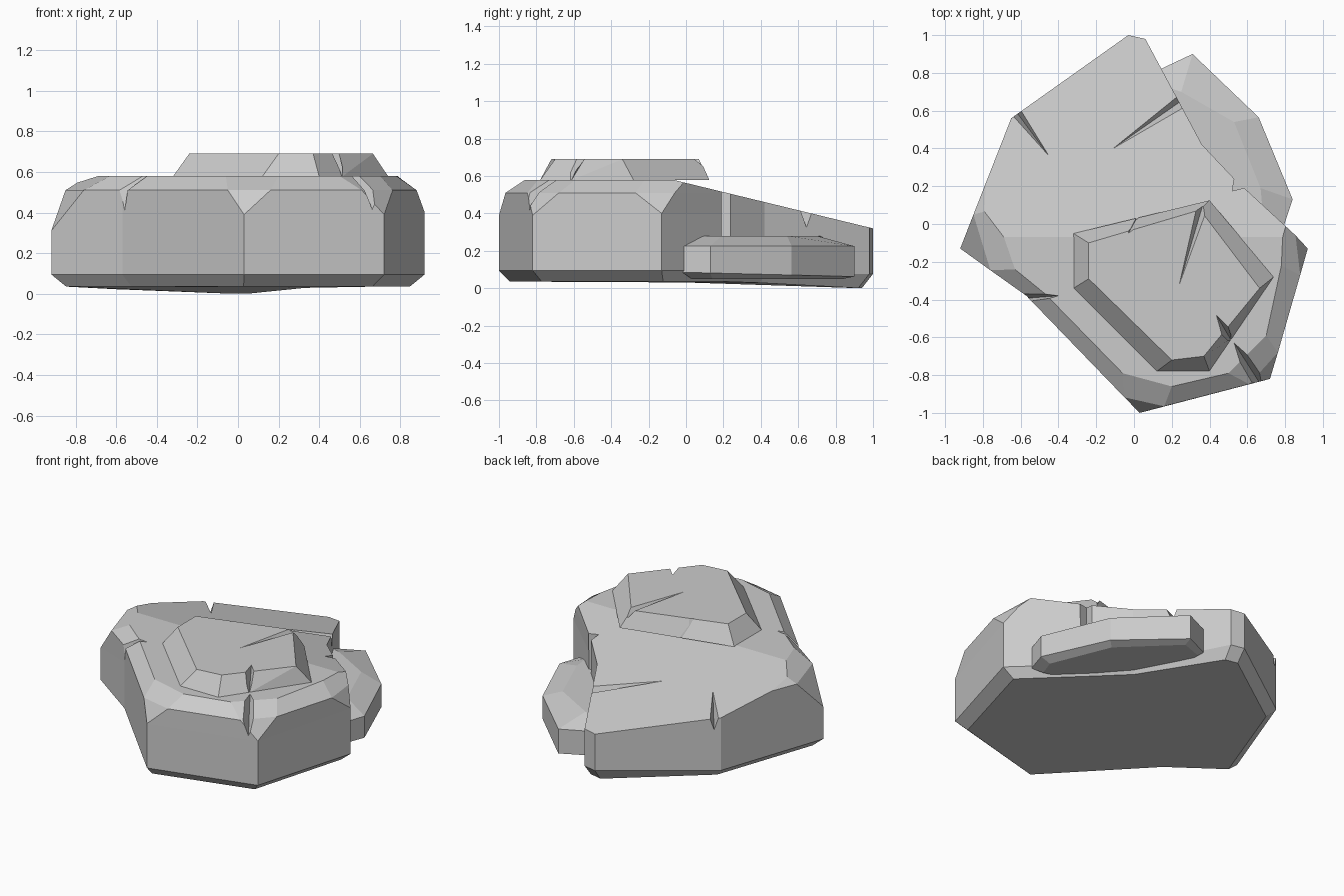
import bpy, bmesh
from mathutils import Vector

if "Cube" in bpy.data.objects:
    bpy.data.objects.remove(bpy.data.objects["Cube"])


def make_object(name, bm):
    bmesh.ops.recalc_face_normals(bm, faces=bm.faces)
    mesh = bpy.data.meshes.new(name)
    bm.to_mesh(mesh)
    bm.free()
    ob = bpy.data.objects.new(name, mesh)
    bpy.context.collection.objects.link(ob)
    return ob


def loft(rings):
    """Join equal-length rings of points into a closed solid."""
    bm = bmesh.new()
    vs = [[bm.verts.new(p) for p in r] for r in rings]
    n = len(vs[0])
    for a, b in zip(vs, vs[1:]):
        for i in range(n):
            j = (i + 1) % n
            bm.faces.new((a[i], a[j], b[j], b[i]))
    bm.faces.new(vs[0][::-1])
    bm.faces.new(vs[-1])
    bmesh.ops.remove_doubles(bm, verts=bm.verts, dist=0.0005)
    return bm


def crack(ob, tip, mouth, width, depth):
    """Cut a V-shaped crack that opens and deepens from tip to mouth."""
    t, m = Vector(tip), Vector(mouth)
    d = m - t
    side = Vector((-d.y, d.x, 0)).normalized() * width * 0.6
    up = Vector((0, 0, depth * 0.2))
    bm = bmesh.new()
    for p in (t, m + side + up, m - side + up, m - Vector((0, 0, depth))):
        bm.verts.new(p)
    bmesh.ops.convex_hull(bm, input=bm.verts)
    cut(ob, bm)


def cut(ob, bm):
    cutter = make_object(ob.name + "_crack_cutter", bm)
    cutter.hide_render = True
    cutter.hide_viewport = True
    cutter.display_type = 'WIRE'
    mod = ob.modifiers.new("crack", 'BOOLEAN')
    mod.operation = 'DIFFERENCE'
    mod.solver = 'EXACT'
    mod.object = cutter


# main boulder columns: base x, y, corner height, shoulder x, y, top x, y
cols = [
    (.03, -1.0, .39, .16, -.965, .20, -.86),
    (.72, -.82, .39, .61, -.848, .50, -.79),
    (.72, -.82, .39, .762, -.68, .70, -.59),
    (.92, -.13, .40, .88, -.27, .78, -.22),
    (.92, -.13, .40, .855, -.06, .79, 0),
    (.53, .24, .40, .53, .24, .53, .24),
    (.36, .42, .40, .36, .42, .36, .42),
    (.06, .98, .40, .06, .98, .06, .98),
    (-.03, 1.0, .40, -.03, 1.0, -.03, 1.0),
    (-.65, .56, .40, -.65, .56, -.65, .56),
    (-.92, -.13, .31, -.85, .05, -.74, .08),
    (-.92, -.13, .31, -.76, -.245, -.63, -.24),
    (-.57, -.38, .40, -.57, -.38, -.47, -.37),
    (.03, -1.0, .39, -.05, -.918, -.06, -.79),
]


def bottom_z(y):
    return 0.035 if y < 0.3 else 0.035 - 0.035 * (y - 0.3) / 0.7


bm = loft([
    [(c[0] * .92, c[1] * .94, bottom_z(c[1])) for c in cols],
    [(c[0], c[1], .035 + .06 * (1 if c[1] < .3 else .7)) for c in cols],
    [(c[0], c[1], c[2]) for c in cols],
    [(c[3], c[4], .51) for c in cols],
    [(c[5], c[6], .58) for c in cols],
])
# sloping back surface
slope = 0.26 / 1.07
bmesh.ops.bisect_plane(bm, geom=bm.verts[:] + bm.edges[:] + bm.faces[:],
                       plane_co=(0, -.07, .58), plane_no=(0, slope, 1),
                       clear_outer=True)
bmesh.ops.holes_fill(bm, edges=[e for e in bm.edges if e.is_boundary], sides=0)
boulder = make_object("main_boulder", bm)


def on_slope(x, y):
    return (x, y, .58 - slope * (y + .07))


crack(boulder, on_slope(-.45, .36), on_slope(-.65, .63), .06, .09)
crack(boulder, on_slope(-.11, .40), on_slope(.32, .70), .08, .10)
crack(boulder, (.53, -.63, .58), (.69, -.88, .55), .14, .17)
crack(boulder, (-.40, -.38, .58), (-.66, -.40, .56), .10, .26)
# vertical slot in the right side
slot = [(.52, .175), (.62, .20), (.54, .29)]
cut(boulder, loft([[(x, y, z) for x, y in slot] for z in (.18, .7)]))

# raised plate on top
low = [(-.32, -.05), (-.32, -.34), (.12, -.78), (.40, -.78), (.74, -.28), (.40, .125)]
high = [(-.24, -.10), (-.24, -.29), (.20, -.72), (.37, -.70), (.665, -.34), (.35, .075)]
plate = make_object("top_plate", loft([[(x, y, .578) for x, y in low],
                                       [(x, y, .69) for x, y in high]]))
crack(plate, (.24, -.32, .69), (.37, .12, .69), .06, .05)
crack(plate, (.435, -.48, .69), (.54, -.66, .68), .10, .15)
crack(plate, (-.03, -.05, .69), (.02, .04, .69), .09, .14)

# low side rock, partly buried in the boulder
rim = [(.14, .82), (.31, .90), (.66, .565), (.84, .13), (.79, -.02), (.45, .10), (.15, .60)]
inner = [(.19, .72), (.25, .70), (.53, .54), (.67, .19), (.68, .08), (.45, .14), (.18, .60)]
under = [(.16, .79), (.30, .84), (.62, .53), (.78, .14), (.74, .03), (.45, .12), (.16, .60)]
make_object("side_rock", loft([
    [(x, y, .05) for x, y in under],
    [(x, y, .085 - .025 * y) for x, y in rim],
    [(x, y, .225) for x, y in rim],
    [(x, y, .28) for x, y in inner],
]))
